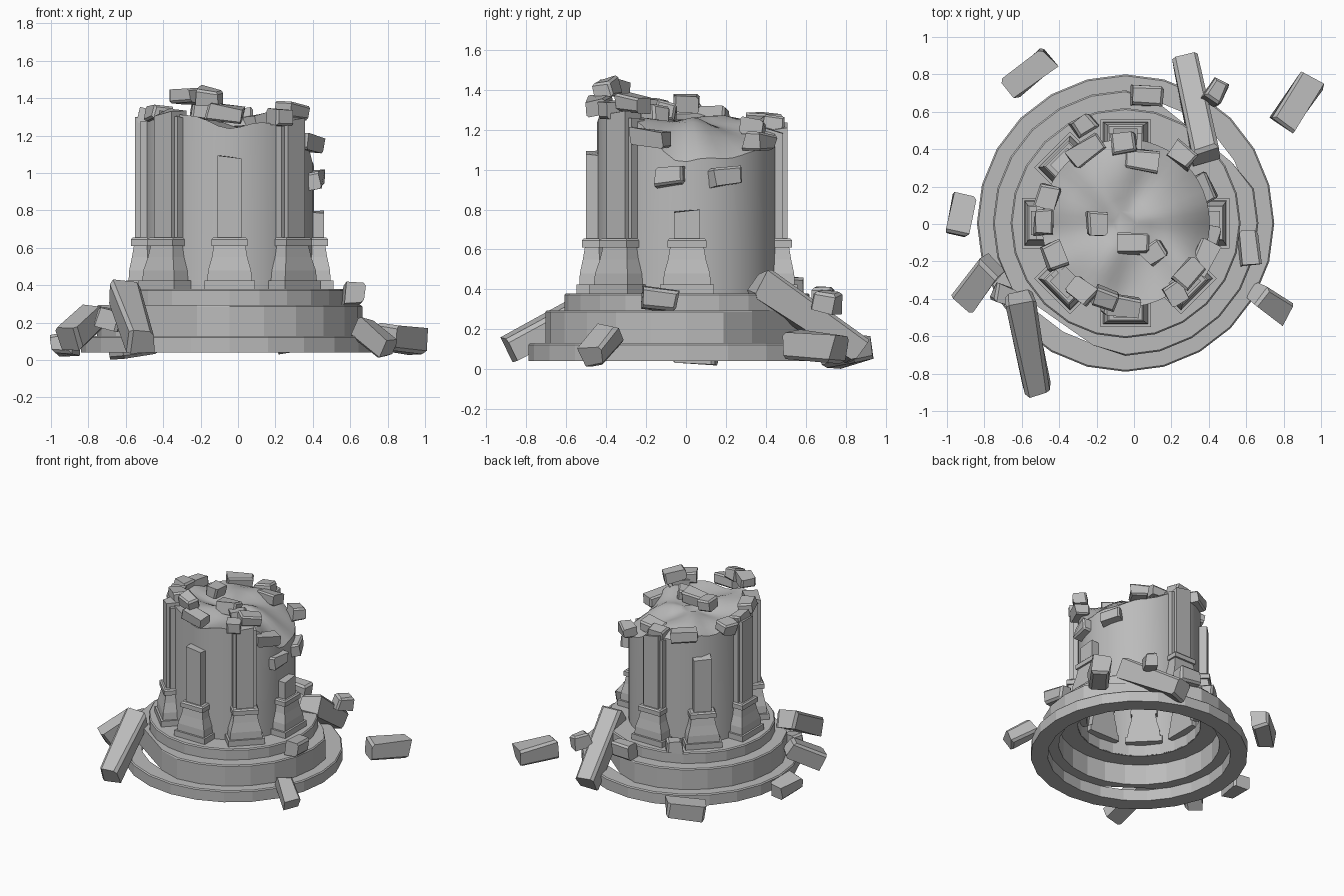
import bpy, bmesh, math, random
from mathutils import Vector, Matrix, Euler

random.seed(4)
if "Cube" in bpy.data.objects:
    bpy.data.objects.remove(bpy.data.objects["Cube"])

AXIS = Matrix.Translation((-0.045, 0.005, 0))   # tower axis
R_DRUM = 0.45

stone = bpy.data.materials.new("grey_stone")
stone.use_nodes = True
grey = (0.5, 0.5, 0.5, 1)
stone.diffuse_color = grey
stone.node_tree.nodes["Principled BSDF"].inputs["Base Color"].default_value = grey


def finish(name, bm, matrix, smooth=False):
    bmesh.ops.recalc_face_normals(bm, faces=bm.faces)
    mesh = bpy.data.meshes.new(name)
    bm.to_mesh(mesh)
    bm.free()
    mesh.materials.append(stone)
    ob = bpy.data.objects.new(name, mesh)
    bpy.context.collection.objects.link(ob)
    ob.matrix_world = matrix
    if smooth:
        bpy.ops.object.select_all(action='DESELECT')
        bpy.context.view_layer.objects.active = ob
        ob.select_set(True)
        bpy.ops.object.shade_smooth_by_angle(angle=math.radians(35))


def loft(bm, rings, closed=False):
    """Join equal loops of points with quads."""
    loops = [[bm.verts.new(p) for p in ring] for ring in rings]
    pairs = list(zip(loops, loops[1:]))
    if closed:
        pairs.append((loops[-1], loops[0]))
    for a, b in pairs:
        for i in range(len(a)):
            j = (i + 1) % len(a)
            bm.faces.new((a[i], a[j], b[j], b[i]))
    return loops


def circle(radius, z, sides):
    angles = [math.tau * i / sides for i in range(sides)]
    return [Vector((radius * math.cos(a), radius * math.sin(a), z)) for a in angles]


# Stepped round base: three hollow rings, the middle one broken along two chords
def base_ring(name, r_in, r_out, z0, z1, chips=()):
    bm = bmesh.new()
    lip = 0.008
    profile = [(r_in, z0), (r_out, z0), (r_out, z1 - lip), (r_out - lip, z1), (r_in, z1)]
    loft(bm, [circle(radius, z, 24) for radius, z in profile], closed=True)
    for angle, distance in chips:
        direction = Matrix.Rotation(math.radians(angle), 3, 'Z') @ Vector((1, 0, 0))
        for v in bm.verts:
            reach = v.co.dot(direction)
            if reach > distance:
                v.co.xy *= distance / reach
    finish(name, bm, AXIS)


base_ring("base_lower_ring", 0.67, 0.795, 0.04, 0.13)
base_ring("base_middle_ring", 0.59, 0.71, 0.13, 0.295, [(235, 0.635), (51, 0.61)])
base_ring("base_upper_ring", R_DRUM, 0.615, 0.295, 0.38)

# Drum with a ragged, sagging top; rim heights run every 45 degrees from +x
RIM = [1.04, 1.08, 1.2, 1.23, 1.3, 1.33, 1.25, 1.27]


def rim_height(angle):
    position = angle / math.tau * len(RIM)
    i = int(position) % len(RIM)
    blend = position - int(position)
    blend *= blend * (3 - 2 * blend)
    following = RIM[(i + 1) % len(RIM)]
    return RIM[i] + (following - RIM[i]) * blend + 0.012 * math.sin(9 * angle)


def top_height(radius, angle):
    share = radius / R_DRUM
    edge = share ** 2.5
    bump = 0.025 * math.sin(3 * angle + 7 * radius) * math.sin(math.pi * share)
    return 1.25 * (1 - edge) + rim_height(angle) * edge + bump


SIDES = 48
bm = bmesh.new()
rings = [circle(R_DRUM, 0.29, SIDES), circle(R_DRUM, 0.65, SIDES)]
for share in (1, 0.97, 0.87, 0.7, 0.5, 0.3, 0.15):
    ring = circle(R_DRUM * share, 0, SIDES)
    for i, p in enumerate(ring):
        p.z = top_height(R_DRUM * share, math.tau * i / SIDES)
    rings.append(ring)
loops = loft(bm, rings)
bm.faces.new(loops[-1])
finish("tower_drum", bm, AXIS, smooth=True)


# Pilasters: flared pedestal plus a broken shaft; local +x points outward
def section(z, half, out):
    return [(0.39, -half, z), (out, -half, z), (out, half, z), (0.39, half, z)]


def post(bm, sections):
    loops = loft(bm, sections)
    bm.faces.new(loops[0])
    bm.faces.new(loops[-1])
    return loops[-1]


def broken_post(bm, half, out, top):
    for v in post(bm, [section(0.64, half, out), section(top, half, out)]):
        v.co.z += random.uniform(-0.03, 0.02)


PEDESTAL = [(0.38, .135, .555), (0.425, .135, .555), (0.425, .12, .54), (0.48, .115, .537),
            (0.55, .095, .522), (0.61, .085, .512), (0.61, .097, .527), (0.645, .097, .527),
            (0.655, .088, .517)]
# Shaft top by compass side; the tall ones keep their side strips
SHAFTS = {0: 0.81, 90: 1.22, 135: 1.09, 180: 1.29, 225: 1.33, 270: 1.08, 315: 1.28}

for angle, top in SHAFTS.items():
    place = AXIS @ Matrix.Rotation(math.radians(angle), 4, 'Z')
    bm = bmesh.new()
    post(bm, [section(*s) for s in PEDESTAL])
    finish(f"pedestal_{angle}", bm, place)
    bm = bmesh.new()
    broken_post(bm, 0.065, 0.505, top)
    if top > 1.2:
        broken_post(bm, 0.088, 0.48, top - 0.02)
    finish(f"shaft_{angle}", bm, place)


# Rough chunks: jittered, lightly chamfered boxes
def chunk(name, location, size, rotation):
    bm = bmesh.new()
    bmesh.ops.create_cube(bm, size=1)
    small = min(size)
    for v in bm.verts:
        v.co = [c * s + random.uniform(-0.11, 0.11) * small for c, s in zip(v.co, size)]
    edges = random.sample(list(bm.edges), 5)
    bmesh.ops.bevel(bm, geom=edges, offset=small * 0.14, segments=1, affect='EDGES')
    finish(name, bm, Matrix.Translation(location) @ rotation.to_matrix().to_4x4())


# Fallen pillars leaning on the base
def beam(name, upper, lower):
    upper, lower = Vector(upper), Vector(lower)
    span = lower - upper
    chunk(name, (upper + lower) / 2, (span.length, 0.14, 0.14), span.to_track_quat('X', 'Z'))


beam("fallen_pillar_front", (-0.61, -0.40, 0.36), (-0.51, -0.89, 0.09))
beam("fallen_pillar_back", (0.38, 0.36, 0.44), (0.27, 0.86, 0.09))

# Loose blocks around the base: x, y, z, length, turn, dip
GROUND = [
    (-0.56, 0.81, 0.09, 0.27, 40, -6), (0.87, 0.65, 0.11, 0.29, 55, 6),
    (-0.93, 0.04, 0.08, 0.22, 80, 5), (-0.83, -0.31, 0.18, 0.27, 52, -32),
    (0.73, -0.42, 0.12, 0.21, -35, 32), (0.62, -0.13, 0.345, 0.17, 95, 8),
    (0.44, 0.71, 0.34, 0.13, 60, 10), (0.07, 0.68, 0.35, 0.17, -5, 0),
    (-0.69, -0.38, 0.22, 0.13, -20, 15), (-0.27, 0.53, 0.42, 0.12, 35, 0),
]
for i, (x, y, z, length, turn, dip) in enumerate(GROUND):
    thick = 0.07 + length * 0.22
    rotation = Euler((0, math.radians(dip), math.radians(turn)))
    chunk(f"ground_block_{i}", (x, y, z), (length, thick, thick), rotation)

# Rubble lying along the broken rim: x, y, z, length
RUBBLE = [
    (-0.26, 0.39, 1.24, 0.19), (-0.05, 0.43, 1.22, 0.13), (0.04, 0.34, 1.21, 0.18),
    (-0.48, 0.01, 1.29, 0.13), (-0.46, 0.15, 1.27, 0.12), (-0.2, 0, 1.33, 0.13),
    (0, -0.1, 1.29, 0.16), (0.11, -0.15, 1.27, 0.12), (-0.43, -0.17, 1.32, 0.14),
    (-0.28, -0.36, 1.41, 0.14), (-0.15, -0.4, 1.41, 0.12), (-0.07, -0.44, 1.32, 0.19),
    (0.29, -0.26, 1.33, 0.15), (0.22, -0.37, 1.3, 0.11), (0.37, -0.18, 1.16, 0.19),
    (0.4, -0.08, 0.96, 0.14), (0.37, 0.19, 0.97, 0.16), (0.26, 0.37, 1.14, 0.13),
]
for i, (x, y, z, length) in enumerate(RUBBLE):
    tilt = random.uniform(-0.15, 0.15)
    along_rim = math.atan2(y, x) + math.pi / 2
    chunk(f"rim_rubble_{i}", (x, y, z), (length, 0.105, 0.085), Euler((tilt, tilt, along_rim)))
